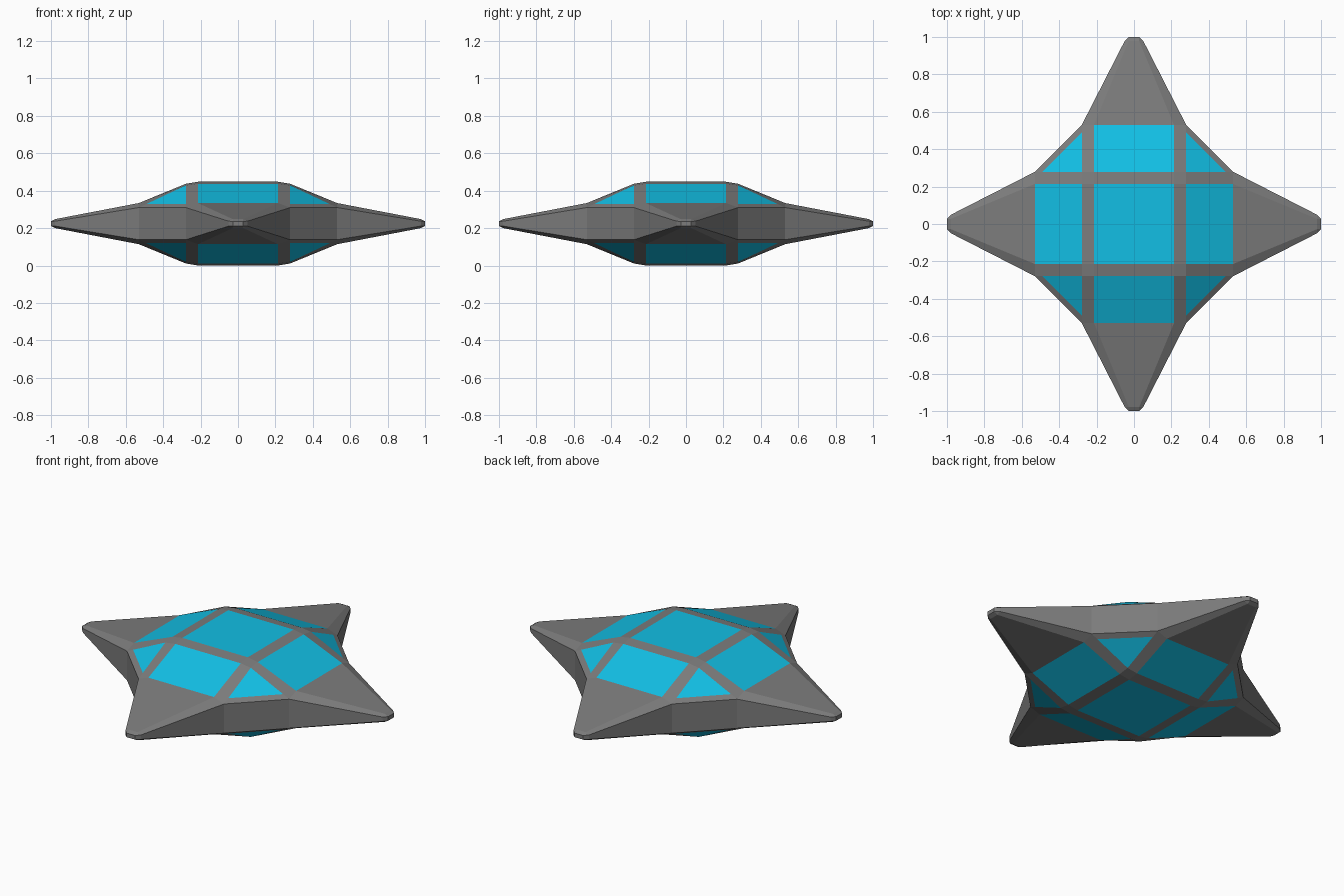
import bpy, bmesh
from mathutils import Vector, Matrix
from math import pi

if "Cube" in bpy.data.objects:
    bpy.data.objects.remove(bpy.data.objects["Cube"])

# Key grid distances from the centre: inner line, outer line, panel end, tip ring
A, B, C, T = 0.214, 0.279, 0.53, 0.978
H = 0.224                      # half height

# Profile points, z measured from the mid plane
def V(x, y, z): return Vector((x, y, z))
aa, ba, ab, bb = V(A, A, H), V(B, A, .213), V(A, B, .213), V(B, B, .204)
ca, cb, bc = V(C, A, .11), V(C, B, .086), V(B, C, .086)
p2, p3 = bb.lerp(cb, .84), bb.lerp(bc, .84)
t_top, t_side = V(T, .028, .024), V(T, .05, .013)
e_top = V(1, .027, .012)

def my(p): return V(p.x, -p.y, p.z)        # mirror to other side of the arm
def mid(p): return V(p.x, p.y, 0)          # drop to the mid plane
def swap(p): return V(p.y, p.x, p.z)       # reflect onto the next arm

# Faces of one quarter of the upper half
panel_faces = [[ba, ca, my(ca), my(ba)], [bb, p2, p3]]
frame_faces = [
    [aa, ba, my(ba), my(aa)],               # band beside the centre panel
    [aa, ba, bb, ab],                       # band crossing
    [p2, cb, bc, p3],                       # rim of the corner panel
    [cb, bc, mid(bc), mid(cb)],             # notch wall between arms
    [ca, t_top, my(t_top), my(ca)],         # arm top
    [t_top, e_top, my(e_top), my(t_top)],   # tip bevel
    [e_top, mid(e_top), mid(my(e_top)), my(e_top)],  # tip end
]
half_arm = [
    [ba, ca, cb, p2, bb],                   # band along the arm
    [ca, t_top, t_side, cb],                # arm shoulder
    [cb, t_side, mid(t_side), mid(cb)],     # arm side wall
    [t_top, e_top, t_side],
    [t_side, e_top, mid(e_top), mid(t_side)],
]
frame_faces += half_arm + [[my(p) for p in f] for f in half_arm]
centre = [[aa, my(aa), -V(A, A, -H), V(-A, A, H)]]


def material(name, colour):
    m = bpy.data.materials.new(name)
    m.diffuse_color = (*colour, 1)
    m.use_nodes = True
    m.node_tree.nodes["Principled BSDF"].inputs["Base Color"].default_value = m.diffuse_color
    return m


def build(name, quarter, single, mat):
    bm = bmesh.new()

    def add(pts):
        f = bm.faces.new([bm.verts.new(p) for p in pts])
        f.normal_update()
        if f.normal.dot(f.calc_center_median()) < 0:   # face outwards
            f.normal_flip()

    for s in (1, -1):
        flip = Matrix.Diagonal((1, 1, s))
        for f in single:
            add([flip @ p for p in f])
        for k in range(4):
            m = flip @ Matrix.Rotation(k * pi / 2, 3, 'Z')
            for f in quarter:
                add([m @ p for p in f])
    bmesh.ops.remove_doubles(bm, verts=bm.verts, dist=1e-4)
    bmesh.ops.translate(bm, verts=bm.verts, vec=(0, 0, H))
    me = bpy.data.meshes.new(name)
    bm.to_mesh(me)
    bm.free()
    me.materials.append(mat)
    ob = bpy.data.objects.new(name, me)
    bpy.context.collection.objects.link(ob)


build("star_frame", frame_faces, [], material("grey metal", (.2, .2, .2)))
build("glass_panels", panel_faces, centre, material("bright cyan", (.006, .52, .78)))
